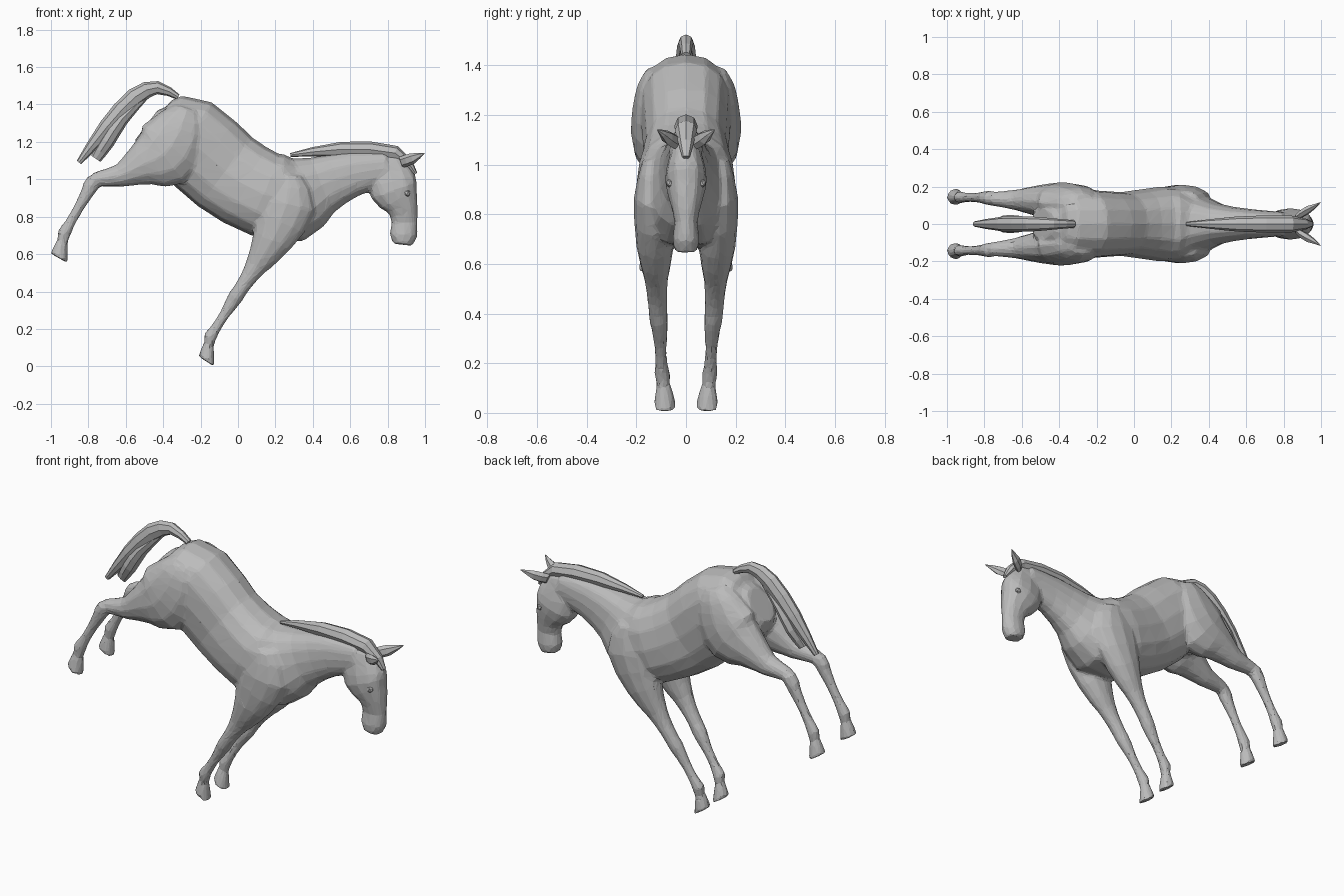
import bpy
import bmesh
from math import cos, sin, tau, copysign
from mathutils import Vector

default_cube = bpy.data.objects.get("Cube")
if default_cube:
    bpy.data.objects.remove(default_cube)

# One plain grey coat for the whole animal
coat = bpy.data.materials.new("grey_coat")
coat.use_nodes = True
coat.diffuse_color = (.5, .5, .5, 1)
shader = coat.node_tree.nodes["Principled BSDF"]
shader.inputs["Base Color"].default_value = coat.diffuse_color


def finish(name, bm, mirrored):
    """Turn a bmesh into a flat shaded object, optionally mirrored left to right."""
    bmesh.ops.recalc_face_normals(bm, faces=bm.faces)
    mesh = bpy.data.meshes.new(name)
    bm.to_mesh(mesh)
    bm.free()
    mesh.materials.append(coat)
    part = bpy.data.objects.new(name, mesh)
    bpy.context.collection.objects.link(part)
    if mirrored:
        mirror = part.modifiers.new("left_right", 'MIRROR')
        mirror.use_axis = (False, True, False)
        mirror.use_mirror_merge = False
    return part


def add_midpoints(stations):
    """Insert a smoothly curved station between each neighbouring pair."""
    last = len(stations) - 1
    result = [stations[0]]
    for index in range(last):
        before = stations[max(index - 1, 0)]
        start, end = stations[index], stations[index + 1]
        after = stations[min(index + 2, last)]
        result.append((start + end) / 2 + (start + end - before - after) / 16)
        result.append(end)
    return result


def rounded(value, power):
    return copysign(abs(value) ** power, value)


def loft(name, stations, side=(0, 0), sides=12, power=1, facing=None, mirrored=False):
    """Skin elliptical rings along a path; a station is x, z, depth radius, width radius.

    The path drifts sideways between the two side values, and rings turn
    to follow the path unless a fixed facing direction is given."""
    stations = add_midpoints([Vector(station) for station in stations])
    last = len(stations) - 1
    bm = bmesh.new()
    rings = []
    for index, (x, z, depth, width) in enumerate(stations):
        ahead = stations[min(index + 1, last)] - stations[max(index - 1, 0)]
        along = (facing or Vector(ahead[:2])).normalized()
        lateral = side[0] + (side[1] - side[0]) * index / last
        ring = []
        for step in range(sides):
            angle = tau * step / sides
            reach = depth * rounded(cos(angle), power)
            across = width * rounded(sin(angle), power)
            ring.append(bm.verts.new((x - along.y * reach, lateral + across, z + along.x * reach)))
        rings.append(ring)
    for near, far in zip(rings, rings[1:]):
        for step in range(sides):
            after = (step + 1) % sides
            bm.faces.new((near[step], near[after], far[after], far[step]))
    bm.faces.new(rings[0])
    bm.faces.new(rings[-1])
    return finish(name, bm, mirrored)


def lower_leg(name, joint, fetlock, sole, side):
    """Cannon bone, fetlock, pastern and hoof, tilted along the cannon bone."""
    joint, fetlock, sole = Vector(joint), Vector(fetlock), Vector(sole)
    cannon = [(0, .042), (.2, .038), (.5, .028), (.8, .028), (1, .036)]
    hoof = [(.3, .03), (.5, .038), (1, .052)]
    stations = []
    for start, end, profile in ((joint, fetlock, cannon), (fetlock, sole, hoof)):
        for fraction, radius in profile:
            middle = start.lerp(end, fraction)
            stations.append((middle.x, middle.y, radius, radius * .9))
    return loft(name, stations, side=side, facing=fetlock - joint, mirrored=True)


def fuse(name, parts):
    """Merge overlapping parts into one skin with irregular flat facets."""
    bpy.ops.object.select_all(action='DESELECT')
    for part in parts:
        part.select_set(True)
    bpy.context.view_layer.objects.active = parts[0]
    bpy.ops.object.convert(target='MESH')
    bpy.ops.object.join()
    skin = bpy.context.object
    skin.name = name
    remesh = skin.modifiers.new("one_skin", 'REMESH')
    remesh.mode = 'VOXEL'
    remesh.voxel_size = .011
    blend = skin.modifiers.new("soften_joins", 'SMOOTH')
    blend.iterations = 4
    facets = skin.modifiers.new("facets", 'DECIMATE')
    facets.ratio = .08


# Trunk and neck, from rump to poll
trunk = loft("trunk_and_neck", [
    (-.49, 1.29, .1, .08),
    (-.41, 1.24, .19, .16),
    (-.26, 1.21, .235, .185),
    (-.07, 1.04, .235, .17),
    (.14, .92, .23, .2),
    (.3, .9, .235, .18),
    (.45, .97, .16, .11),
    (.62, 1.03, .12, .08),
    (.8, 1.06, .09, .065),
], sides=16, power=.85)

# Head, from poll down to the lips
head = loft("head", [
    (.82, 1.12, .06, .04),
    (.815, 1.04, .12, .065),
    (.835, .94, .13, .085),
    (.88, .85, .085, .065),
    (.89, .77, .07, .047),
    (.885, .7, .073, .055),
    (.88, .65, .05, .045),
], power=.9)

# Hind legs: heavy thigh to hock, then the lower leg
thighs = loft("thighs", [
    (-.27, 1.38, .07, .06),
    (-.29, 1.32, .13, .09),
    (-.33, 1.22, .18, .105),
    (-.4, 1.13, .19, .105),
    (-.51, 1.08, .12, .085),
    (-.63, 1.02, .063, .056),
    (-.75, 1, .042, .038),
    (-.8, .95, .04, .036),
], side=(.1, .14), mirrored=True)
hind_shins = lower_leg("hind_shins", (-.765, 1), (-.93, .71), (-.957, .578), side=(.14, .145))

# Front legs: shoulder to knee, then the lower leg
forearms = loft("shoulders_and_forearms", [
    (.27, 1.02, .07, .04),
    (.26, .87, .16, .08),
    (.18, .67, .11, .075),
    (.1, .54, .062, .048),
    (.04, .45, .042, .04),
    (-.02, .36, .04, .037),
], side=(.135, .11), mirrored=True)
front_shins = lower_leg("front_shins", (0, .39), (-.15, .155), (-.168, .025), side=(.11, .085))

fuse("horse_body", [trunk, head, thighs, hind_shins, forearms, front_shins])

# Mane along the crest, ending in the forelock
loft("mane", [
    (.28, 1.13, .01, .01),
    (.55, 1.16, .04, .04),
    (.84, 1.14, .04, .045),
    (.95, 1.03, .01, .015),
], sides=8)

# Raised, arching tail that parts into two locks
loft("tail", [
    (-.32, 1.44, .015, .02),
    (-.43, 1.49, .035, .03),
    (-.55, 1.44, .05, .04),
    (-.7, 1.28, .045, .04),
    (-.85, 1.09, .015, .015),
], sides=8)
loft("tail_under_lock", [
    (-.5, 1.44, .02, .02),
    (-.62, 1.32, .035, .045),
    (-.7, 1.2, .04, .045),
    (-.76, 1.11, .03, .01),
], sides=8)

# Pricked ears pointing forward and out
loft("ears", [
    (.87, 1.09, .03, .02),
    (.93, 1.11, .03, .024),
    (.997, 1.14, .002, .002),
], side=(.035, .115), sides=6, mirrored=True)

# Eyes set in the sides of the head
eye = bmesh.new()
bmesh.ops.create_icosphere(eye, subdivisions=1, radius=.02)
bmesh.ops.translate(eye, verts=eye.verts, vec=(.905, .062, .925))
finish("eyes", eye, True)
